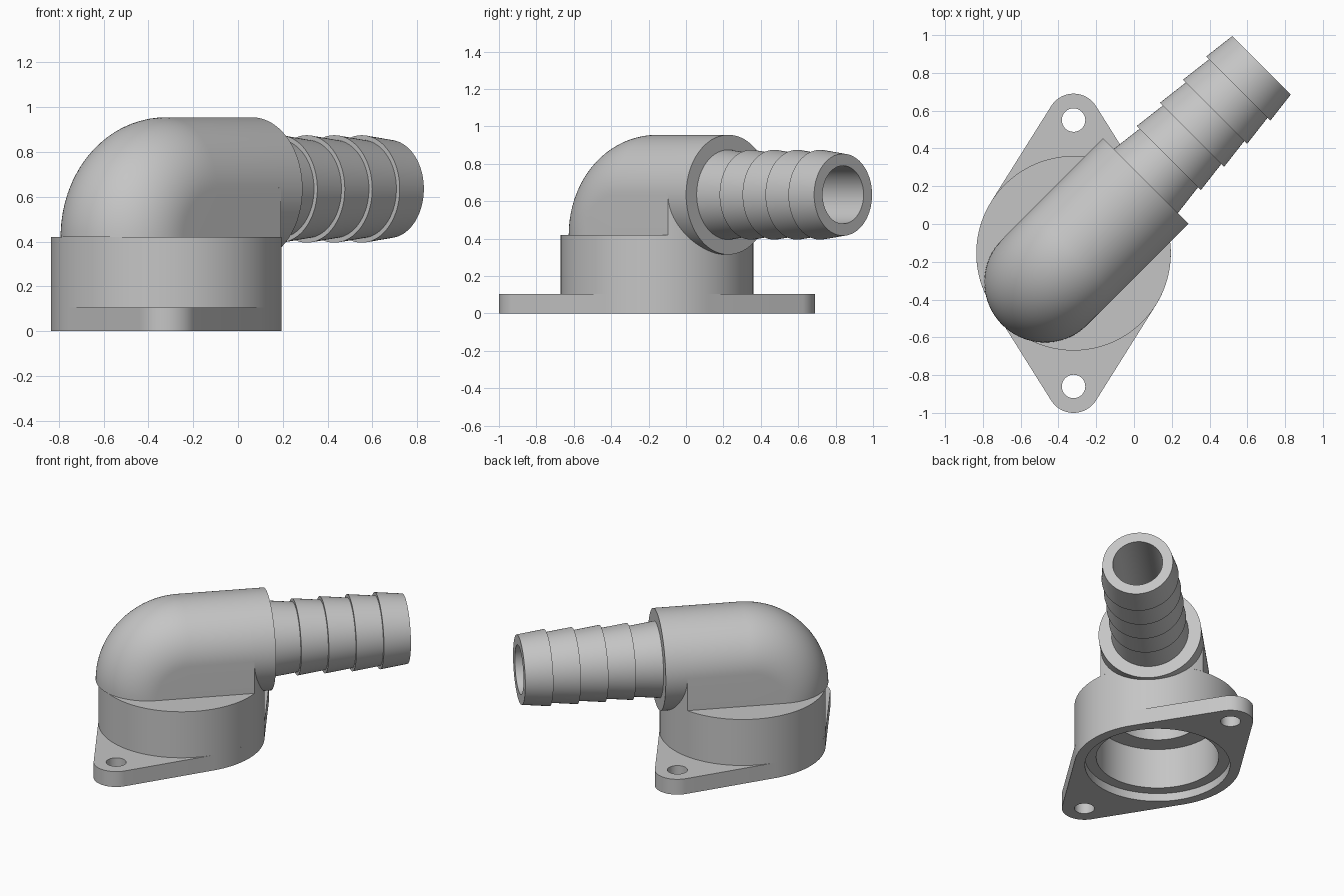
import bpy, bmesh, math
from mathutils import Matrix

if "Cube" in bpy.data.objects:
    bpy.data.objects.remove(bpy.data.objects["Cube"])

SEG = 96
BASE_R, BASE_TOP, FLANGE_TOP = 0.515, 0.42, 0.105
PIPE_R, BEND_R, BORE_R = 0.32, 0.215, 0.155
AXIS_Z = BASE_TOP + BEND_R
COLLAR_END, HOSE_END = 0.54, 1.407

# Placement frames: base axis, outlet direction (local x), outlet axis (local z)
AT_BASE = Matrix.Translation((-0.32, -0.155, 0))
OUTLET = AT_BASE @ Matrix.Rotation(math.radians(45), 4, "Z")
ALONG = OUTLET @ Matrix.Translation((0, 0, AXIS_Z)) @ Matrix.Rotation(math.pi / 2, 4, "Y")

grey = bpy.data.materials.new("grey plastic")
grey.use_nodes = True
grey.diffuse_color = (0.56, 0.56, 0.56, 1)
grey.node_tree.nodes["Principled BSDF"].inputs["Base Color"].default_value = grey.diffuse_color


def finish(name, bm, matrix):
    bmesh.ops.remove_doubles(bm, verts=bm.verts, dist=1e-5)
    bmesh.ops.dissolve_degenerate(bm, edges=bm.edges, dist=1e-5)
    bm.transform(matrix)
    bmesh.ops.recalc_face_normals(bm, faces=bm.faces)
    mesh = bpy.data.meshes.new(name)
    bm.to_mesh(mesh)
    bm.free()
    mesh.materials.append(grey)
    obj = bpy.data.objects.new(name, mesh)
    bpy.context.collection.objects.link(obj)
    return obj


def lathe(name, profile, matrix, ring=False):
    """Revolve (radius, height) points; a ring closes the profile on itself."""
    bm = bmesh.new()
    verts = [bm.verts.new((r, 0, h)) for r, h in profile]
    pairs = list(zip(verts, verts[1:])) + ([(verts[-1], verts[0])] if ring else [])
    edges = [bm.edges.new(p) for p in pairs]
    bmesh.ops.spin(bm, geom=verts + edges, cent=(0, 0, 0), axis=(0, 0, 1),
                   angle=math.tau, steps=SEG, use_merge=True)
    return finish(name, bm, matrix)


def rod(name, r, low, high, matrix):
    return lathe(name, [(0, low), (r, low), (r, high), (0, high)], matrix)


def cut(obj, cutters):
    for cutter in cutters:
        cutter.hide_render = True
        mod = obj.modifiers.new("cut", "BOOLEAN")
        mod.operation, mod.solver, mod.object = "DIFFERENCE", "EXACT", cutter
    graph = bpy.context.evaluated_depsgraph_get()
    mesh = bpy.data.meshes.new_from_object(obj.evaluated_get(graph))
    obj.modifiers.clear()
    obj.data = mesh
    for cutter in cutters:
        bpy.data.objects.remove(cutter)


# Two-eared mounting flange: outline wraps one large and two small circles
EAR_Y, EAR_R = 0.705, 0.14
tilt = math.asin((BASE_R - EAR_R) / EAR_Y)
arcs = [(EAR_Y, EAR_R, tilt, math.pi - tilt),
        (0, BASE_R, math.pi - tilt, math.pi + tilt),
        (-EAR_Y, EAR_R, math.pi + tilt, math.tau - tilt),
        (0, BASE_R, -tilt, tilt)]
bm = bmesh.new()
outline = []
for cy, r, a0, a1 in arcs:
    for i in range(25):
        a = a0 + (a1 - a0) * i / 24
        outline.append(bm.verts.new((r * math.cos(a), cy + r * math.sin(a), 0)))
plate = bm.faces.new(outline)
top = bmesh.ops.extrude_face_region(bm, geom=[plate])["geom"]
bmesh.ops.translate(bm, vec=(0, 0, FLANGE_TOP),
                    verts=[v for v in top if isinstance(v, bmesh.types.BMVert)])
flange = finish("mounting_flange", bm, AT_BASE)
socket = lathe("socket_cutter", [(0, -0.1), (0.45, -0.1), (0.45, 0.055), (0.38, 0.055),
                                 (0.38, 0.2), (0, 0.2)], AT_BASE)
bolts = [rod("bolt_cutter", 0.062, -0.1, 0.2, AT_BASE @ Matrix.Translation((0, y, 0)))
         for y in (EAR_Y, -EAR_Y)]
cut(flange, [socket] + bolts)

# Round base cup with an inner shoulder
base = lathe("base_cup", [(BASE_R, FLANGE_TOP), (BASE_R, BASE_TOP), (0.26, BASE_TOP),
                          (0.26, 0.33), (0.38, 0.33), (0.38, FLANGE_TOP)], AT_BASE, ring=True)

# Elbow: arched section swung through a quarter turn, then run to the cup wall
N, TURN = 48, 32
bm = bmesh.new()
rings = []
for k in range(TURN + 2):
    angle = math.pi / 2 * min(k / TURN, 1)
    arch, floor = [], []
    for i in range(N + 1):
        a = math.pi * i / N
        t = PIPE_R * math.cos(a)
        run = math.sqrt(BASE_R ** 2 - t ** 2) if k > TURN else 0
        for row, h in ((arch, BEND_R + PIPE_R * math.sin(a)), (floor, 0)):
            row.append(bm.verts.new((run - h * math.cos(angle), t,
                                     BASE_TOP + h * math.sin(angle))))
    rings.append((arch, floor))
for (arch, floor), (arch2, floor2) in zip(rings, rings[1:]):
    for i in range(N):
        bm.faces.new((arch[i], arch[i + 1], arch2[i + 1], arch2[i]))
        if arch2 is rings[-1][0]:
            bm.faces.new((floor[i], floor[i + 1], floor2[i + 1], floor2[i]))
    for i in (0, N):
        bm.faces.new((arch[i], arch2[i], floor2[i], floor[i]))
for arch, floor in (rings[0], rings[-1]):
    for i in range(N):
        bm.faces.new((arch[i], arch[i + 1], floor[i + 1], floor[i]))
elbow = finish("elbow", bm, OUTLET)
cut(elbow, [rod("riser_cutter", 0.23, 0.3, 0.66, AT_BASE),
            rod("outlet_cutter", BORE_R, 0, 0.7, ALONG)])

# Collar at the outlet
collar = lathe("outlet_collar", [(BORE_R, 0.39), (PIPE_R, 0.39), (PIPE_R, COLLAR_END),
                                 (BORE_R, COLLAR_END)], ALONG, ring=True)

# Hose tail with five tapered barbs
BARBS = 5
step = (HOSE_END - COLLAR_END) / BARBS
profile = [(BORE_R, COLLAR_END)]
for i in range(BARBS):
    start = COLLAR_END + i * step
    profile += [(0.24, start), (0.219, start + step)]
profile.append((BORE_R, HOSE_END))
hose = lathe("barbed_hose_tail", profile, ALONG, ring=True)

# Smooth shading with crisp edges
bpy.ops.object.select_all(action="DESELECT")
for obj in (flange, base, elbow, collar, hose):
    obj.select_set(True)
bpy.context.view_layer.objects.active = elbow
bpy.ops.object.shade_smooth_by_angle(angle=math.radians(30))
